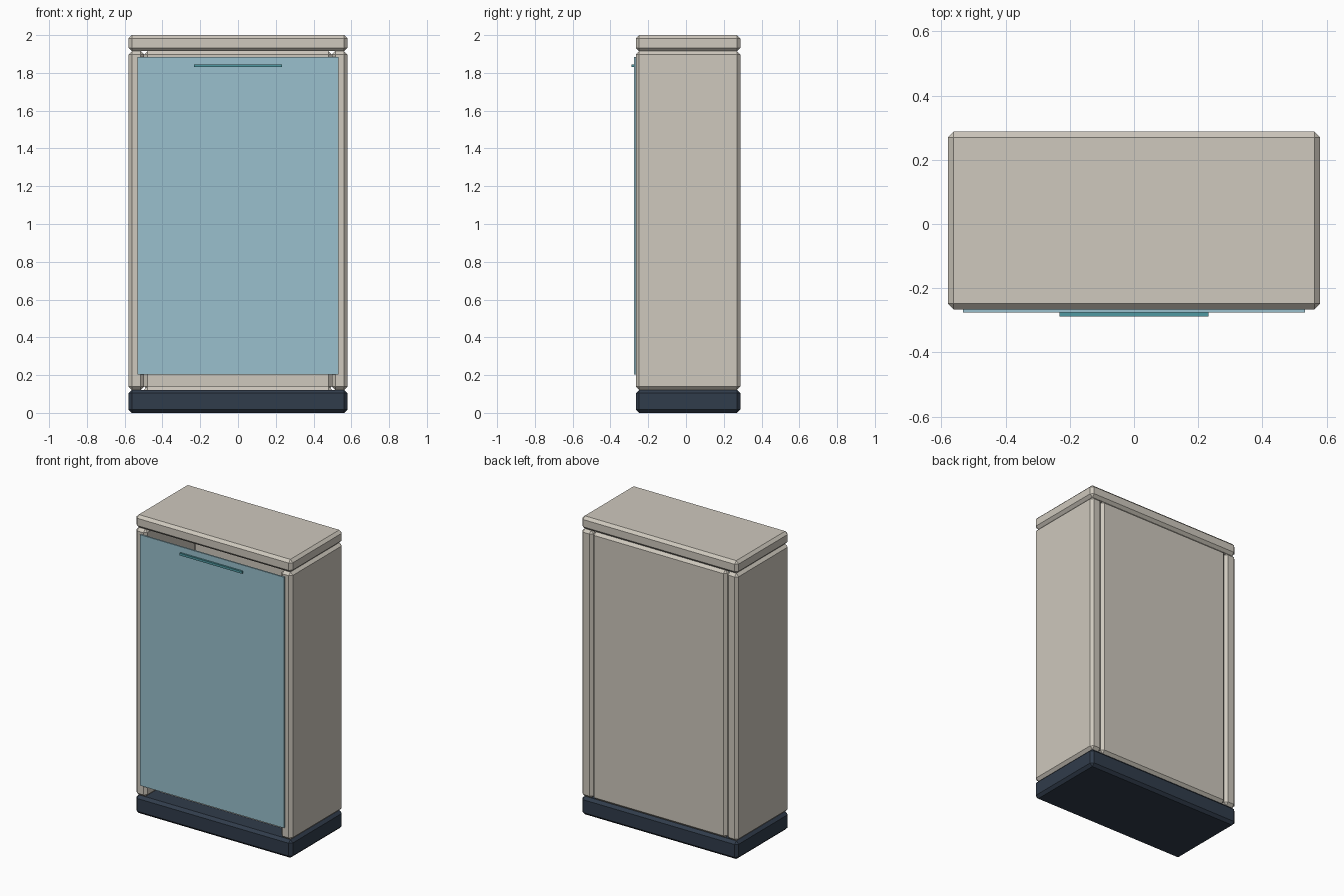
import bpy, bmesh

if "Cube" in bpy.data.objects:
    bpy.data.objects.remove(bpy.data.objects["Cube"])


def material(name, rgb):
    m = bpy.data.materials.new(name)
    m.diffuse_color = (*rgb, 1)
    m.use_nodes = True
    m.node_tree.nodes["Principled BSDF"].inputs["Base Color"].default_value = m.diffuse_color
    return m


def box(name, lo, hi, mat, chamfer=0.0):
    """Axis-aligned box between two corners with flat chamfered edges."""
    bm = bmesh.new()
    bmesh.ops.create_cube(bm, size=1)
    for v in bm.verts:
        for i in range(3):
            v.co[i] = lo[i] if v.co[i] < 0 else hi[i]
    mesh = bpy.data.meshes.new(name)
    bm.to_mesh(mesh)
    bm.free()
    mesh.materials.append(mat)
    ob = bpy.data.objects.new(name, mesh)
    bpy.context.collection.objects.link(ob)
    if chamfer:
        mod = ob.modifiers.new("chamfer", 'BEVEL')
        mod.width = chamfer
        mod.segments = 1
    return ob


beige = material("beige_paint", (0.62, 0.58, 0.51))
navy = material("navy_plinth", (0.03, 0.045, 0.07))
blue = material("blue_door", (0.32, 0.53, 0.61))
teal = material("teal_handle", (0.08, 0.32, 0.36))

W, IN = 0.58, 0.497          # outer half width, inner half width
F, B = -0.266, 0.288         # body front and back
Z0, Z1 = 0.122, 1.915        # panel bottom and top
C = 0.018                    # shared chamfer

# Plinth and top slab
box("plinth", (-W, F, 0), (W, B, Z0), navy, C)
box("top_slab", (-W, F, Z1), (W, B, 2.0), beige, C)

# Side panels
for side, x0, x1 in (("left", -W, -IN), ("right", IN, W)):
    box(side + "_side_panel", (x0, F, Z0), (x1, B, Z1), beige, C)

# Back panel and recessed floor plate
box("back_panel", (-IN, B - 0.055, Z0), (IN, B, Z1), beige, C)
box("floor_plate", (-IN, -0.14, 0.09), (IN, B - 0.055, 0.14), beige, C)

# Thin door and its bar handle
box("door", (-0.533, -0.276, 0.202), (0.533, F, 1.883), blue)
box("door_handle", (-0.232, -0.288, 1.83), (0.232, -0.276, 1.845), teal)
